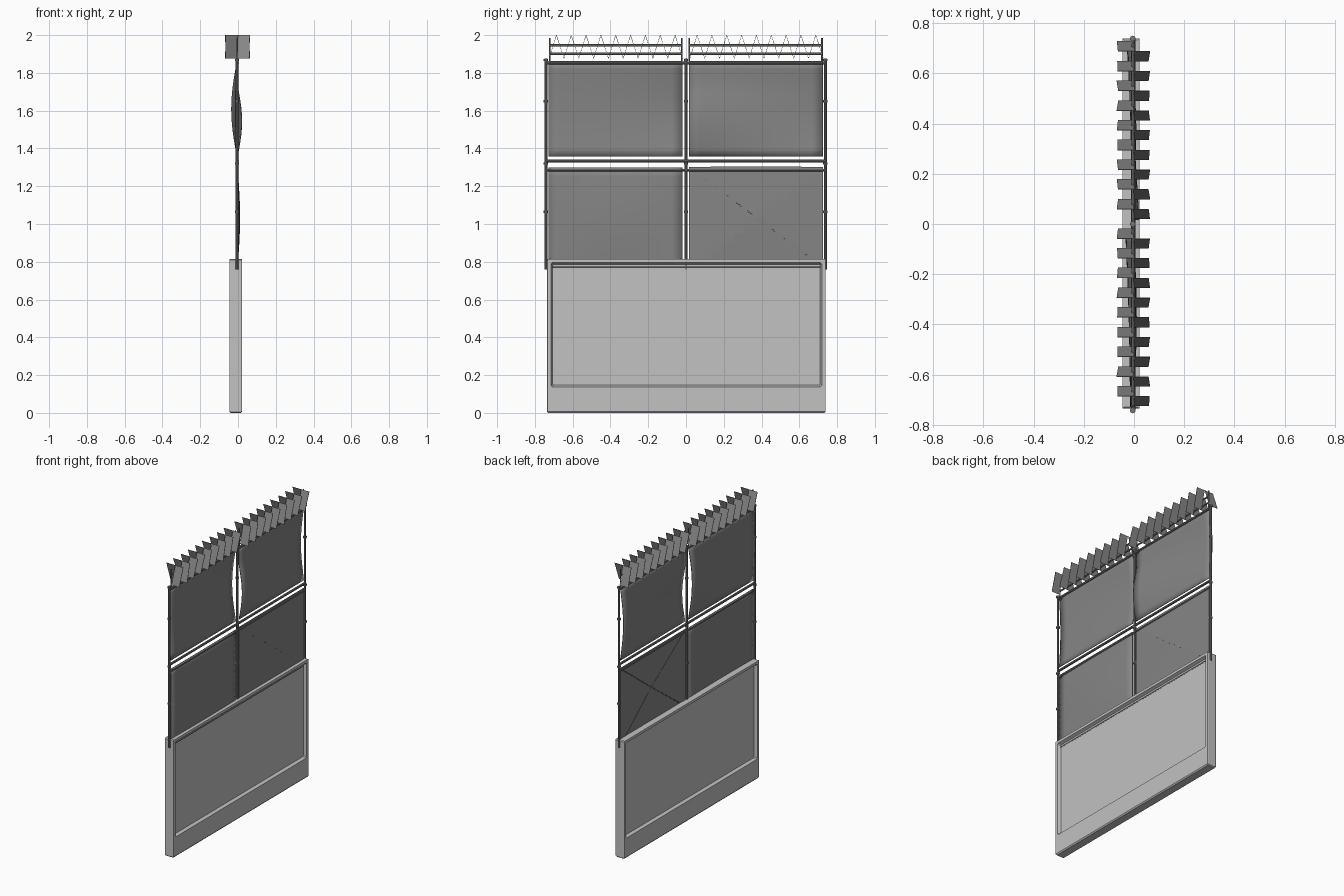
import bpy, bmesh, math, random
from mathutils import Vector

random.seed(4)
cube = bpy.data.objects.get("Cube")
if cube:
    bpy.data.objects.remove(cube, do_unlink=True)


def material(name, v):
    m = bpy.data.materials.new(name)
    m.use_nodes = True
    m.diffuse_color = (v, v, v, 1)
    bsdf = m.node_tree.nodes["Principled BSDF"]
    bsdf.inputs["Base Color"].default_value = (v, v, v, 1)
    bsdf.inputs["Roughness"].default_value = 0.8
    return m


CONCRETE = material("light concrete", 0.54)
SHEET = material("grey sheet metal", 0.235)
STEEL = material("dark steel", 0.19)
BLADE = material("blade steel", 0.25)


def finish(name, bm, mat, smooth=False):
    me = bpy.data.meshes.new(name)
    bm.to_mesh(me)
    bm.free()
    me.materials.append(mat)
    ob = bpy.data.objects.new(name, me)
    bpy.context.collection.objects.link(ob)
    if smooth:
        bpy.ops.object.select_all(action='DESELECT')
        ob.select_set(True)
        bpy.context.view_layer.objects.active = ob
        bpy.ops.object.shade_smooth_by_angle(angle=math.radians(40))
    return ob


def rod(bm, a, b, r, sides=8):
    """Add a capped cylinder between two points."""
    a, b = Vector(a), Vector(b)
    d = b - a
    mat = d.to_track_quat('Z', 'Y').to_matrix().to_4x4()
    mat.translation = (a + b) / 2
    bmesh.ops.create_cone(bm, cap_ends=True, segments=sides, radius1=r,
                          radius2=r, depth=d.length, matrix=mat)


# Concrete barrier: slab with a recessed panel on both broad sides
bm = bmesh.new()
bmesh.ops.create_cube(bm, size=1)
for v in bm.verts:
    v.co = (-0.012 + v.co.x * 0.067, 0.002 + v.co.y * 1.474, 0.4075 + v.co.z * 0.815)
bm.normal_update()
for face in [f for f in bm.faces if abs(f.normal.x) > 0.9]:
    bmesh.ops.inset_region(bm, faces=[face], thickness=0.028)
    for v in face.verts:
        if v.co.z < 0.4:
            v.co.z = 0.138
    bmesh.ops.inset_region(bm, faces=[face], thickness=0.012, depth=-0.02)
wall = finish("concrete_barrier", bm, CONCRETE)
bev = wall.modifiers.new("soft_edges", 'BEVEL')
bev.width = 0.006
bev.segments = 1
bev.limit_method = 'ANGLE'
bev.angle_limit = math.radians(75)

# Upright posts with small collars and caps
bm = bmesh.new()
for y in (-0.742, 0.0, 0.738):
    rod(bm, (-0.005, y, 0.76), (-0.005, y, 1.875), 0.0075)
    for z in (1.065, 1.32, 1.65, 1.868):
        rod(bm, (-0.005, y, z - 0.006), (-0.005, y, z + 0.006), 0.0115)
finish("posts", bm, STEEL, True)

# Horizontal rails
bm = bmesh.new()
for z, r in ((0.772, 0.007), (1.285, 0.007), (1.333, 0.008), (1.853, 0.008)):
    rod(bm, (-0.003, -0.738, z), (-0.003, 0.735, z), r)
finish("rails", bm, STEEL, True)


# Dented sheet panels; u and v run 0..1 across and up
def bulge_upper_left(u, v):
    return -0.030 * math.sin(math.pi * v) * (0.35 + 0.65 * u * u)


def bulge_upper_right(u, v):
    return (0.024 * math.sin(math.pi * min(1, v * 1.35)) * (1 - u)
            - 0.024 * math.sin(math.pi * v) * u)


def bulge_lower_left(u, v):
    return 0.013 * math.sin(math.pi * v) * math.sin(math.pi * u)


def bulge_lower_right(u, v):
    return 0.024 * min(u, 1 - u, v, 1 - v)


def sheet(name, y0, y1, z0, z1, bulge, smooth=True):
    n = 12
    bm = bmesh.new()
    grid = [[bm.verts.new((-0.004 + bulge(i / n, j / n),
                           y0 + (y1 - y0) * i / n, z0 + (z1 - z0) * j / n))
             for i in range(n + 1)] for j in range(n + 1)]
    for j in range(n):
        for i in range(n):
            bm.faces.new((grid[j][i], grid[j][i + 1], grid[j + 1][i + 1], grid[j + 1][i]))
    ob = finish(name, bm, SHEET, smooth)
    mod = ob.modifiers.new("thickness", 'SOLIDIFY')
    mod.thickness = 0.004
    mod.offset = 0


sheet("upper_sheet_front", -0.728, -0.018, 1.357, 1.862, bulge_upper_left)
sheet("upper_sheet_back", 0.016, 0.724, 1.357, 1.862, bulge_upper_right)
sheet("lower_sheet_front", -0.728, -0.018, 0.77, 1.298, bulge_lower_left)
sheet("lower_sheet_back", 0.016, 0.724, 0.77, 1.303, bulge_lower_right, False)

# Diagonal stays lying almost flush with the lower back sheet
bm = bmesh.new()
mid = (0.007, 0.37, 1.036)
for y in (0.02, 0.72):
    for z in (0.775, 1.298):
        rod(bm, (-0.005, y, z), mid, 0.003, 6)
finish("diagonal_stays", bm, STEEL)

# Wire carriers above each bay: two wires and two end pegs
bm = bmesh.new()
for y0, y1 in ((-0.722, -0.022), (0.018, 0.72)):
    for z in (1.901, 1.946):
        rod(bm, (-0.004, y0, z), (-0.004, y1, z), 0.006, 6)
    for y in (y0, y1):
        rod(bm, (-0.004, y, 1.862), (-0.004, y, 1.985), 0.004, 6)
finish("wire_carriers", bm, STEEL, True)

# Blade coil: slanted strips, opposite slopes on the two sides
bm = bmesh.new()
PITCH = 0.0785
for start in (0.727, -0.018):
    for k in range(9):
        y = start - k * PITCH
        top = y - 0.04
        for x0, x1, low in ((-0.066, 0.0, y), (0.0, 0.061, y - PITCH)):
            s = random.uniform(-0.004, 0.004)
            pts = ((x0 + s, low, 1.877), (x1 + s, low, 1.877),
                   (x1 - s, top, 2.0), (x0 - s, top, 2.0))
            bm.faces.new([bm.verts.new(p) for p in pts])
blades = finish("blade_coil", bm, BLADE)
mod = blades.modifiers.new("thickness", 'SOLIDIFY')
mod.thickness = 0.002
mod.offset = 0
